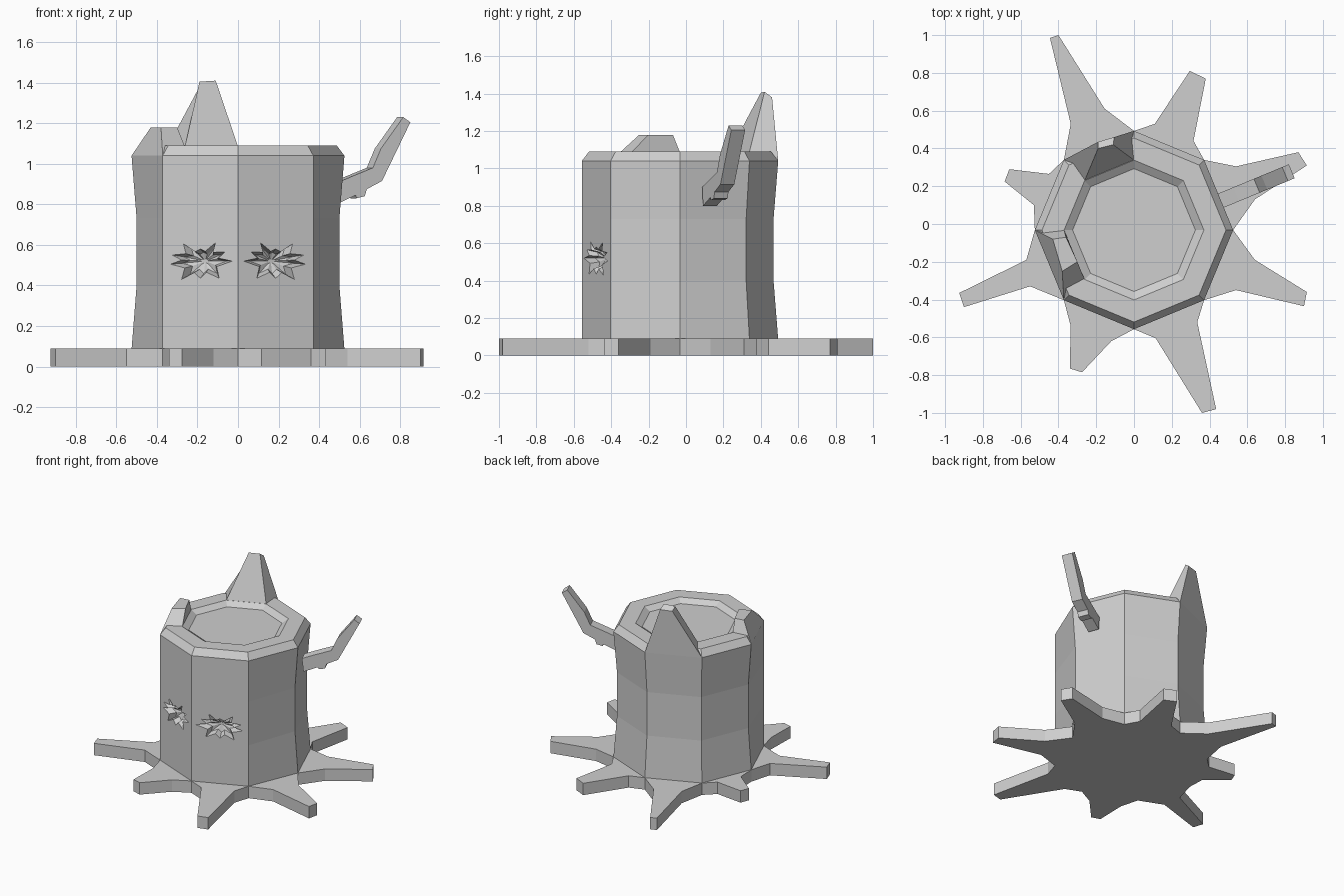
import bpy, bmesh, math
from mathutils import Vector

if "Cube" in bpy.data.objects:
    bpy.data.objects.remove(bpy.data.objects["Cube"], do_unlink=True)

grey = bpy.data.materials.new("plain grey")
grey.use_nodes = True
colour = (0.62, 0.62, 0.62, 1)
grey.diffuse_color = colour
grey.node_tree.nodes["Principled BSDF"].inputs["Base Color"].default_value = colour


def loft(name, rings):
    """Bridge rings of equal size and cap both ends."""
    bm = bmesh.new()
    loops = [[bm.verts.new(p) for p in ring] for ring in rings]
    n = len(loops[0])
    for a, b in zip(loops, loops[1:]):
        for i in range(n):
            j = (i + 1) % n
            bm.faces.new((a[i], a[j], b[j], b[i]))
    bm.faces.new(loops[0])
    bm.faces.new(loops[-1])
    bmesh.ops.recalc_face_normals(bm, faces=bm.faces)
    mesh = bpy.data.meshes.new(name)
    bm.to_mesh(mesh)
    bm.free()
    mesh.materials.append(grey)
    obj = bpy.data.objects.new(name, mesh)
    bpy.context.collection.objects.link(obj)
    return obj


RADIUS, WAIST, CENTRE_Y = 0.525, 0.5, -0.032


def corner(k, r, z):
    """Corner k of the eight-sided trunk, counted from the front."""
    a = k * math.pi / 4
    return Vector((r * math.sin(a), CENTRE_Y - r * math.cos(a), z))


# Trunk: the front three corners stay straight, the others narrow at the waist
profile = [(RADIUS, 0.085), (WAIST, 0.4), (WAIST, 0.73), (RADIUS, 1.04),
           (0.487, 1.09), (0.37, 1.09), (0.325, 1.06)]
trunk = loft("trunk", [
    [corner(k, RADIUS if r == WAIST and k in (0, 1, 7) else r, z) for k in range(8)]
    for r, z in profile])

# Eyes: spiky sockets cut into the two front faces
tips = [(.17, 0), (.13, .045), (.08, .09), (0, .06), (-.09, .085), (-.15, .03),
        (-.16, -.015), (-.1, -.09), (0, -.085), (.1, -.085)]
star = []
for i, tip in enumerate(tips):
    a, b = Vector(tip), Vector(tips[(i + 1) % len(tips)])
    star += [a, (a + b) * 0.32]
for side in (-1, 1):
    a, b = corner(0, RADIUS, 0.52), corner(side, RADIUS, 0.52)
    middle, across = (a + b) / 2, (a - b).normalized()
    inward = Vector((-middle.x, CENTRE_Y - middle.y, 0)).normalized()
    rings = [[middle + across * p.x * s + Vector((0, 0, p.y * s)) + inward * d for p in star]
             for s, d in ((1, -0.02), (1, 0), (0.72, 0.045), (0.15, 0.06))]
    cutter = loft("eye_cutter", rings)
    cutter.hide_render = True
    cut = trunk.modifiers.new("eye_socket", "BOOLEAN")
    cut.operation, cut.object, cut.solver = "DIFFERENCE", cutter, "EXACT"
    bpy.context.view_layer.objects.active = trunk
    bpy.ops.object.modifier_apply(modifier=cut.name)
    bpy.data.objects.remove(cutter, do_unlink=True)

# Roots: one between each pair of trunk corners, as neck, tip, tip, neck
roots = [
    [(.115, -.605), (.36, -1), (.435, -.98), (.335, -.52)],
    [(.54, -.35), (.9, -.435), (.915, -.36), (.64, -.19)],
    [(.64, .13), (.915, .31), (.87, .38), (.54, .305)],
    [(.315, .44), (.38, .77), (.295, .81), (.11, .53)],
    [(-.155, .61), (-.4, 1), (-.445, .985), (-.335, .53)],
    [(-.45, .265), (-.66, .29), (-.685, .225), (-.53, .1)],
    [(-.57, -.19), (-.925, -.365), (-.9, -.44), (-.55, -.33)],
    [(-.335, -.54), (-.34, -.765), (-.275, -.785), (-.12, -.62)]]
outline = []
for k, root in enumerate(roots):
    outline += [corner(k, RADIUS, 0).xy] + root
loft("root_base", [[(x, y, z) for x, y in outline] for z in (0, 0.09)])


def rim_growth(name, k, top):
    """Splinter rising from the rim between corners k and k + 1."""
    base = [corner(k, 0.37, 1.085), corner(k + 1, 0.37, 1.085),
            corner(k + 1, RADIUS, 1.04), corner(k, RADIUS, 1.04)]
    loft(name, [base, top])


rim_growth("tall_splinter", 4, [(-.11, .42, 1.41), (-.19, .4, 1.405),
                                (-.19, .435, 1.38), (-.105, .46, 1.38)])
rim_growth("short_splinter", 6, [(-.36, -.07, 1.18), (-.3, -.2, 1.18),
                                 (-.38, -.25, 1.18), (-.43, -.08, 1.18)])

# Branch: a bent side profile given thickness across the trunk face
side_profile = [(.46, .9), (.54, .935), (.65, .98), (.69, 1.075), (.8, 1.23), (.835, 1.205),
                (.695, .915), (.62, .875), (.61, .84), (.57, .83), (.565, .845), (.47, .8)]
slope = math.tan(math.pi / 8)
across = Vector((-math.sin(math.pi / 8), math.cos(math.pi / 8), 0)) * 0.04
loft("branch", [[Vector((x, 0.13 + (x - 0.475) * slope, z)) + across * s
                 for x, z in side_profile] for s in (-1, 1)])
